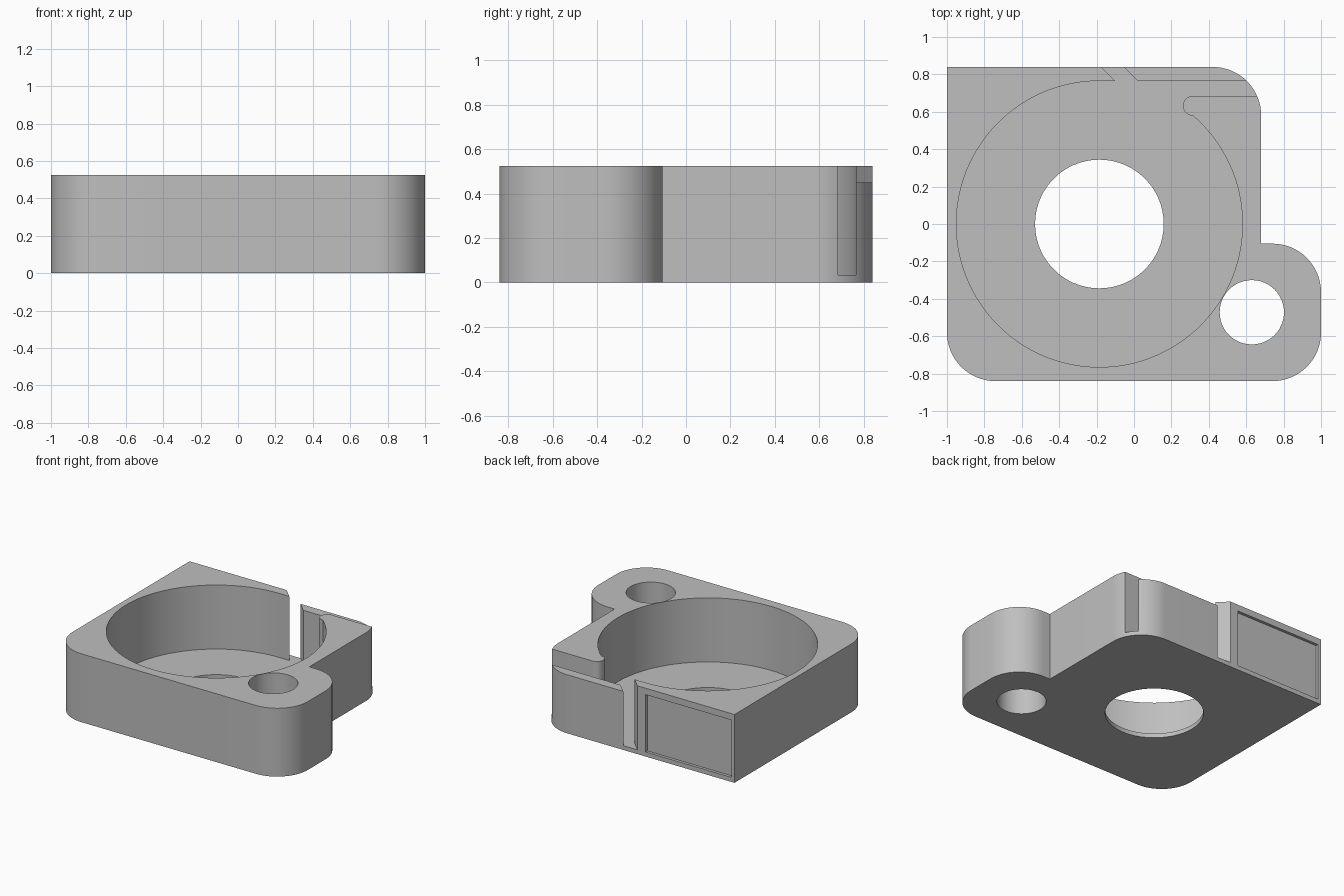
import bpy, bmesh
from math import cos, sin, radians, degrees, atan2

cube = bpy.data.objects.get("Cube")
if cube:
    bpy.data.objects.remove(cube, do_unlink=True)

HEIGHT, FLOOR, STRIP_TOP = 0.525, 0.033, 0.45
BACK, SLOT_OUT, SLOT_IN = 0.84, 0.765, 0.685
BORE = (-0.185, 0)
BORE_R = 0.765

grey = bpy.data.materials.new("plain grey")
grey.use_nodes = True
grey.diffuse_color = (0.52, 0.52, 0.52, 1)
grey.node_tree.nodes["Principled BSDF"].inputs["Base Color"].default_value = grey.diffuse_color


def arc(centre, radius, start, end, steps=16):
    """Points along an arc, angles in degrees."""
    angles = [radians(start + (end - start) * i / steps) for i in range(steps + 1)]
    return [(centre[0] + radius * cos(a), centre[1] + radius * sin(a)) for a in angles]


def prism(name, outline, bottom, top):
    """Extrude a plan outline between two heights."""
    bm = bmesh.new()
    base = bm.faces.new([bm.verts.new((x, y, bottom)) for x, y in outline])
    new = bmesh.ops.extrude_face_region(bm, geom=[base])["geom"]
    verts = [v for v in new if isinstance(v, bmesh.types.BMVert)]
    bmesh.ops.translate(bm, verts=verts, vec=(0, 0, top - bottom))
    bmesh.ops.recalc_face_normals(bm, faces=bm.faces)
    mesh = bpy.data.meshes.new(name)
    bm.to_mesh(mesh)
    bm.free()
    mesh.materials.append(grey)
    obj = bpy.data.objects.new(name, mesh)
    bpy.context.collection.objects.link(obj)
    return obj


def cut(target, name, outline, bottom, top):
    """Subtract a prism from the target."""
    cutter = prism(name, outline, bottom, top)
    cutter.hide_render = True
    mod = target.modifiers.new(name, "BOOLEAN")
    mod.operation = "DIFFERENCE"
    mod.solver = "EXACT"
    mod.object = cutter
    bpy.context.view_layer.objects.active = target
    bpy.ops.object.modifier_apply(modifier=mod.name)
    bpy.data.objects.remove(cutter, do_unlink=True)


# Housing block with rounded corners and a side ear
outline = [(-1, BACK)]
outline += arc((-0.74, -0.58), 0.26, 180, 270)
outline += arc((0.74, -0.58), 0.26, 270, 360)
outline += arc((0.74, -0.365), 0.26, 0, 90)
outline += [(0.68, -0.105)]
outline += arc((0.42, 0.58), 0.26, 0, 90)
housing = prism("housing", outline, 0, HEIGHT)

# Round pocket, with the slanted gap and the slot behind the rounded nose
nose_y, nose_r = 0.632, 0.053
nose = (0.315, nose_y)
start = degrees(atan2(nose_y - nose_r, nose[0] - BORE[0]))
pocket = arc(BORE, BORE_R, start, -270, 112)
pocket += [(-0.1, SLOT_OUT), (-0.275, 0.94), (-0.155, 0.94), (0.02, SLOT_OUT)]
pocket += [(1.1, SLOT_OUT), (1.1, SLOT_IN)]
pocket += arc(nose, nose_r, 90, 265)
cut(housing, "pocket", pocket, FLOOR, 1)

# Lowered top of the flexible back strip
strip = [(-0.04, 0.76), (0.9, 0.76), (0.9, 0.95), (-0.23, 0.95)]
cut(housing, "strip_step", strip, STRIP_TOP, 1)

# Through holes in the floor and the ear
cut(housing, "floor_hole", arc(BORE, 0.344, 0, 354, 59), -1, 1)
cut(housing, "ear_hole", arc((0.63, -0.472), 0.172, 0, 352.5, 47), -1, 1)

# Shallow label recess in the back wall
recess = [(-0.975, BACK - 0.022), (-0.245, BACK - 0.022), (-0.245, 1), (-0.975, 1)]
cut(housing, "back_recess", recess, 0.035, 0.475)

# Smooth round walls, crisp edges
bpy.ops.object.select_all(action="DESELECT")
housing.select_set(True)
bpy.context.view_layer.objects.active = housing
bpy.ops.object.shade_smooth_by_angle(angle=radians(30))
